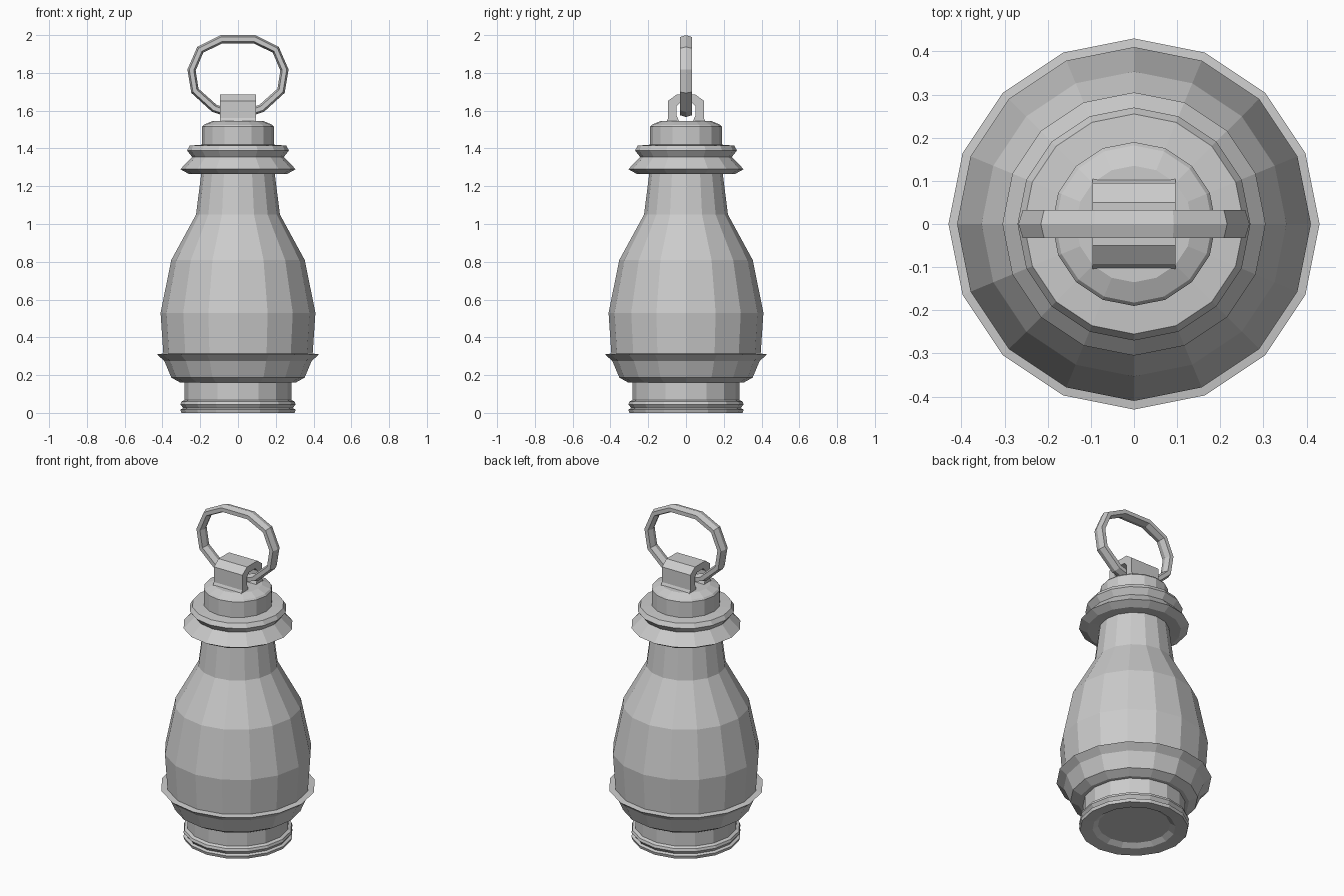
import bpy, bmesh, math
from mathutils import Vector

if "Cube" in bpy.data.objects:
    bpy.data.objects.remove(bpy.data.objects["Cube"])

SIDES = 16


def mesh_object(name, bm):
    bmesh.ops.recalc_face_normals(bm, faces=bm.faces[:])
    me = bpy.data.meshes.new(name)
    bm.to_mesh(me)
    bm.free()
    ob = bpy.data.objects.new(name, me)
    bpy.context.collection.objects.link(ob)
    return ob


def lathe(name, profile):
    """Revolve an (r, z) profile around z and cap both ends."""
    bm = bmesh.new()
    rings = [[bm.verts.new((r * math.cos(math.tau * i / SIDES),
                            r * math.sin(math.tau * i / SIDES), z))
              for i in range(SIDES)] for r, z in profile]
    for a, b in zip(rings, rings[1:]):
        for i in range(SIDES):
            j = (i + 1) % SIDES
            bm.faces.new((a[i], a[j], b[j], b[i]))
    bm.faces.new(rings[0])
    bm.faces.new(rings[-1])
    return mesh_object(name, bm)


# stepped foot with a shallow recess underneath
lathe("foot", [(0.20, 0.025), (0.23, 0.005), (0.30, 0.0), (0.305, 0.018), (0.29, 0.025),
               (0.305, 0.045), (0.30, 0.06), (0.283, 0.068), (0.283, 0.17)])

# flared collar that holds the body
lathe("lower_collar", [(0.27, 0.16), (0.305, 0.16), (0.353, 0.187), (0.39, 0.275),
                       (0.43, 0.31), (0.39, 0.315)])

# pear-shaped body
lathe("body", [(0.38, 0.28), (0.395, 0.31), (0.41, 0.53), (0.353, 0.81),
               (0.222, 1.05), (0.193, 1.28)])

# cap with sloping skirt, rim and neck
lathe("cap", [(0.17, 1.27), (0.26, 1.265), (0.305, 1.29), (0.243, 1.355), (0.27, 1.39),
              (0.255, 1.415), (0.19, 1.42), (0.19, 1.515), (0.182, 1.525), (0.135, 1.545)])

# arched bracket: inverted U cross-section extruded along x
half = [(0.105, 1.54), (0.095, 1.56), (0.095, 1.652), (0.05, 1.685)]
inner = [(0.03, 1.645), (0.05, 1.625), (0.05, 1.575), (0.035, 1.54)]
section = half + [(-y, z) for y, z in reversed(half)] \
    + [(-y, z) for y, z in reversed(inner)] + inner
bm = bmesh.new()
ends = [[bm.verts.new((x, y, z)) for y, z in section] for x in (-0.096, 0.096)]
n = len(section)
for i in range(n):
    j = (i + 1) % n
    bm.faces.new((ends[0][i], ends[0][j], ends[1][j], ends[1][i]))
for e in ends:
    bm.faces.new(e)
mesh_object("bracket", bm)

# carrying ring: hexagonal tube swept along a closed, mirrored path
right = [(0.088, 1.978), (0.2, 1.922), (0.246, 1.815), (0.228, 1.705), (0.125, 1.612), (0.05, 1.588)]
path = [Vector(p) for p in right + [(-x, z) for x, z in reversed(right)]]
tube = [(0.022, 0), (0.012, 0.032), (-0.012, 0.032), (-0.022, 0), (-0.012, -0.032), (0.012, -0.032)]
bm = bmesh.new()
loops = []
for k, p in enumerate(path):
    t = (path[(k + 1) % len(path)] - path[k - 1]).normalized()
    out = Vector((-t.y, t.x))
    loops.append([bm.verts.new((p.x + out.x * r, y, p.y + out.y * r)) for r, y in tube])
for k, a in enumerate(loops):
    b = loops[(k + 1) % len(loops)]
    for i in range(6):
        j = (i + 1) % 6
        bm.faces.new((a[i], a[j], b[j], b[i]))
mesh_object("carrying_ring", bm)
